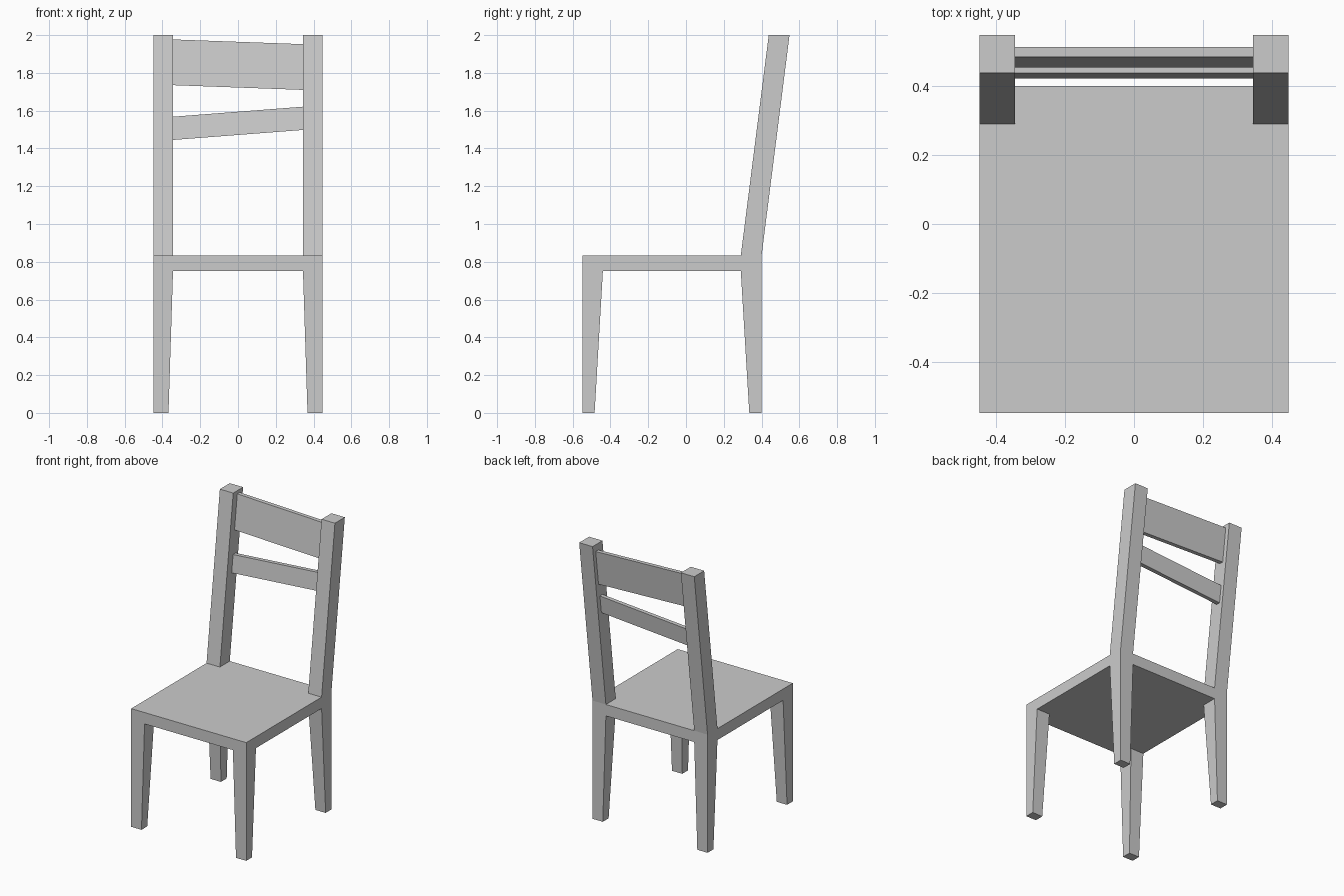
import bpy

old = bpy.data.objects.get("Cube")
if old:
    bpy.data.objects.remove(old, do_unlink=True)

# Single plain grey finish
GREY = (0.6, 0.6, 0.6, 1.0)
grey = bpy.data.materials.new("plain grey")
grey.use_nodes = True
grey.diffuse_color = GREY
grey.node_tree.nodes["Principled BSDF"].inputs["Base Color"].default_value = GREY

SEAT_BOTTOM, SEAT_TOP, TOP = 0.752, 0.832, 2.0
OUT_X, IN_X, FOOT_X = 0.448, 0.344, 0.368
FRONT, BACK = -0.548, 0.40
LEAN = (0.438 - 0.29) / (TOP - SEAT_TOP)
FACES = [(3, 2, 1, 0), (4, 5, 6, 7), (0, 1, 5, 4),
         (1, 2, 6, 5), (2, 3, 7, 6), (3, 0, 4, 7)]


def add_solid(name, verts):
    """Six-sided solid from a lower and an upper ring of four corners."""
    mesh = bpy.data.meshes.new(name)
    mesh.from_pydata(verts, [], FACES)
    mesh.materials.append(grey)
    obj = bpy.data.objects.new(name, mesh)
    bpy.context.collection.objects.link(obj)
    return obj


def ring(x, y, z):
    """Rectangle at height z, spanning the x and y ranges."""
    (x0, x1), (y0, y1) = sorted(x), sorted(y)
    return [(x0, y0, z), (x1, y0, z), (x1, y1, z), (x0, y1, z)]


def slat(name, right, left):
    """Leaning back rail; right and left are (bottom, top) heights at each end."""
    verts = []
    for i in (0, 1):
        y = 0.34 + LEAN * ((right[i] + left[i]) / 2 - SEAT_TOP)
        verts += [(-IN_X, y, right[i]), (IN_X, y, left[i]),
                  (IN_X, y + 0.029, left[i]), (-IN_X, y + 0.029, right[i])]
    add_solid(name, verts)


# Seat
add_solid("seat", ring((-OUT_X, OUT_X), (FRONT, BACK), SEAT_BOTTOM)
          + ring((-OUT_X, OUT_X), (FRONT, BACK), SEAT_TOP))

# Tapered legs and leaning back posts, one set per side
for side, s in (("left", 1), ("right", -1)):
    foot, head = (s * FOOT_X, s * OUT_X), (s * IN_X, s * OUT_X)
    add_solid("front_leg_" + side, ring(foot, (FRONT, -0.484), 0)
              + ring(head, (FRONT, -0.44), SEAT_BOTTOM))
    add_solid("back_leg_" + side, ring(foot, (0.335, BACK), 0)
              + ring(head, (0.29, BACK), SEAT_BOTTOM))
    add_solid("back_post_" + side, ring(head, (0.29, BACK), SEAT_TOP)
              + ring(head, (0.438, 0.548), TOP))

# Crooked back rails
slat("upper_rail", (1.735, 1.977), (1.71, 1.952))
slat("lower_rail", (1.445, 1.568), (1.498, 1.621))
